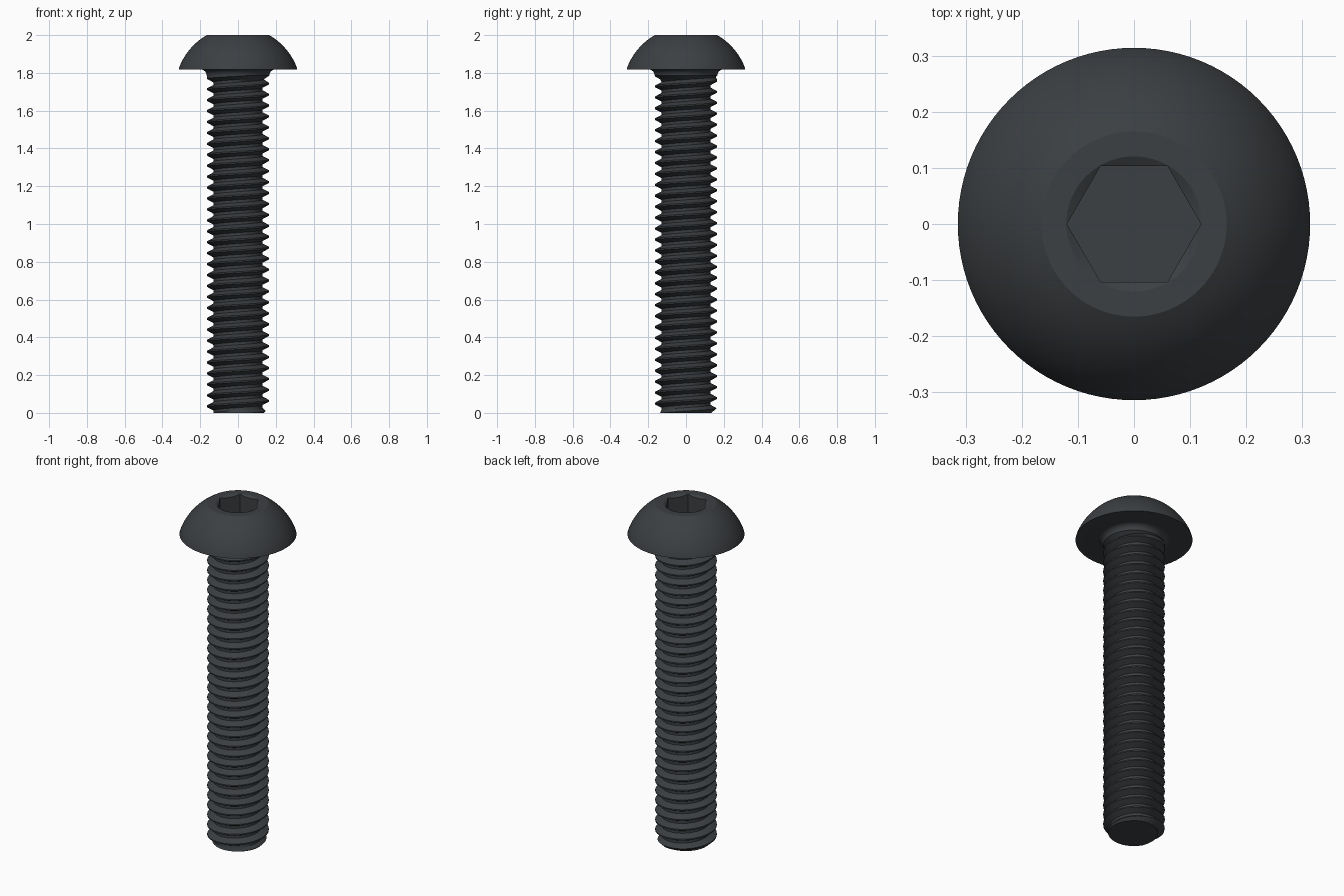
import bpy, bmesh, math

if "Cube" in bpy.data.objects:
    bpy.data.objects.remove(bpy.data.objects["Cube"])

PITCH, MAJOR, ROOT = 0.0579, 0.1653, 0.130
Z_HEAD, Z_NECK = 1.818, 1.785
SEG = 64

steel = bpy.data.materials.new("dark_steel")
steel.diffuse_color = (0.045, 0.05, 0.055, 1)
steel.use_nodes = True
steel.node_tree.nodes["Principled BSDF"].inputs["Base Color"].default_value = steel.diffuse_color


def make_object(name, bm):
    bmesh.ops.recalc_face_normals(bm, faces=bm.faces[:])
    mesh = bpy.data.meshes.new(name)
    bm.to_mesh(mesh)
    bm.free()
    obj = bpy.data.objects.new(name, mesh)
    bpy.context.collection.objects.link(obj)
    mesh.materials.append(steel)
    return obj


def lathe(name, profile, steps):
    bm = bmesh.new()
    vs = [bm.verts.new((r, 0, z)) for r, z in profile]
    es = [bm.edges.new(pair) for pair in zip(vs, vs[1:])]
    bmesh.ops.spin(bm, geom=vs + es, cent=(0, 0, 0), axis=(0, 0, 1),
                   angle=math.tau, steps=steps, use_duplicate=False)
    bmesh.ops.remove_doubles(bm, verts=bm.verts[:], dist=1e-5)
    return make_object(name, bm)


def smooth(obj, degrees):
    bpy.ops.object.select_all(action='DESELECT')
    obj.select_set(True)
    bpy.context.view_layer.objects.active = obj
    bpy.ops.object.shade_smooth_by_angle(angle=math.radians(degrees))


# Button head: spherical dome, flat top, filleted underside
profile = [(0, 2.0)]
zc, R = 1.71, 0.3335
a0, a1 = math.acos(0.165 / R), math.acos(0.314 / R)
for i in range(15):
    a = a0 + (a1 - a0) * i / 14
    profile.append((R * math.cos(a), zc + R * math.sin(a)))
profile[1], profile[-1] = (0.165, 2.0), (0.314, Z_HEAD)
for i in range(7):
    a = math.pi / 2 * (1 + i / 6)
    fr = Z_HEAD - Z_NECK
    profile.append((MAJOR + fr + fr * math.cos(a), Z_NECK + fr * math.sin(a)))
profile.append((0, Z_NECK))
head = lathe("button_head", profile, 96)

# Hex socket and its conical lead-in, cut from the head
hexagon = lathe("socket_cutter", [(0, 1.89), (0.1193, 1.89), (0.1193, 2.1), (0, 2.1)], 6)
cone = lathe("lead_in_cutter", [(0, 1.931), (0.1205, 2.0), (0.1554, 2.02), (0, 2.02)], 96)
for cutter in (hexagon, cone):
    cutter.hide_render = True
    mod = head.modifiers.new("cut", 'BOOLEAN')
    mod.operation, mod.solver, mod.object = 'DIFFERENCE', 'EXACT', cutter
    bpy.context.view_layer.objects.active = head
    bpy.ops.object.modifier_apply(modifier=mod.name)
    bpy.data.objects.remove(cutter)
smooth(head, 25)


# Threaded shank: radius as a function of angle and height
def radius(theta, z):
    u = (z - 0.064) / PITCH - theta / math.tau
    d = abs(u - round(u))                      # 0 at crest, 0.5 at root
    t = min(max((d - 0.0625) / 0.3125, 0), 1)
    r = MAJOR + (ROOT - MAJOR) * t
    r = min(r, 0.137 + z)                      # end chamfer
    return max(r, MAJOR - max(0, Z_NECK - z) * 1.5)  # run-out below head


bm = bmesh.new()
offsets = (-0.375, -0.0625, 0.0625, 0.375)
turns = range(-3, int(Z_NECK / PITCH) + 4)
columns = []
for j in range(SEG + 1):
    theta = math.tau * j / SEG
    col = []
    for i in turns:
        for off in offsets:
            z = 0.064 + PITCH * (i + j / SEG + off)
            z = min(max(z, 0), Z_NECK)
            r = radius(theta, z)
            col.append(bm.verts.new((r * math.cos(theta), r * math.sin(theta), z)))
    columns.append(col)
for c0, c1 in zip(columns, columns[1:]):
    for k in range(len(c0) - 1):
        bm.faces.new((c0[k], c1[k], c1[k + 1], c0[k + 1]))
bmesh.ops.remove_doubles(bm, verts=bm.verts[:], dist=1e-5)
rim = [e for e in bm.edges if e.is_boundary]
bmesh.ops.holes_fill(bm, edges=rim, sides=0)
shank = make_object("threaded_shank", bm)
smooth(shank, 30)
